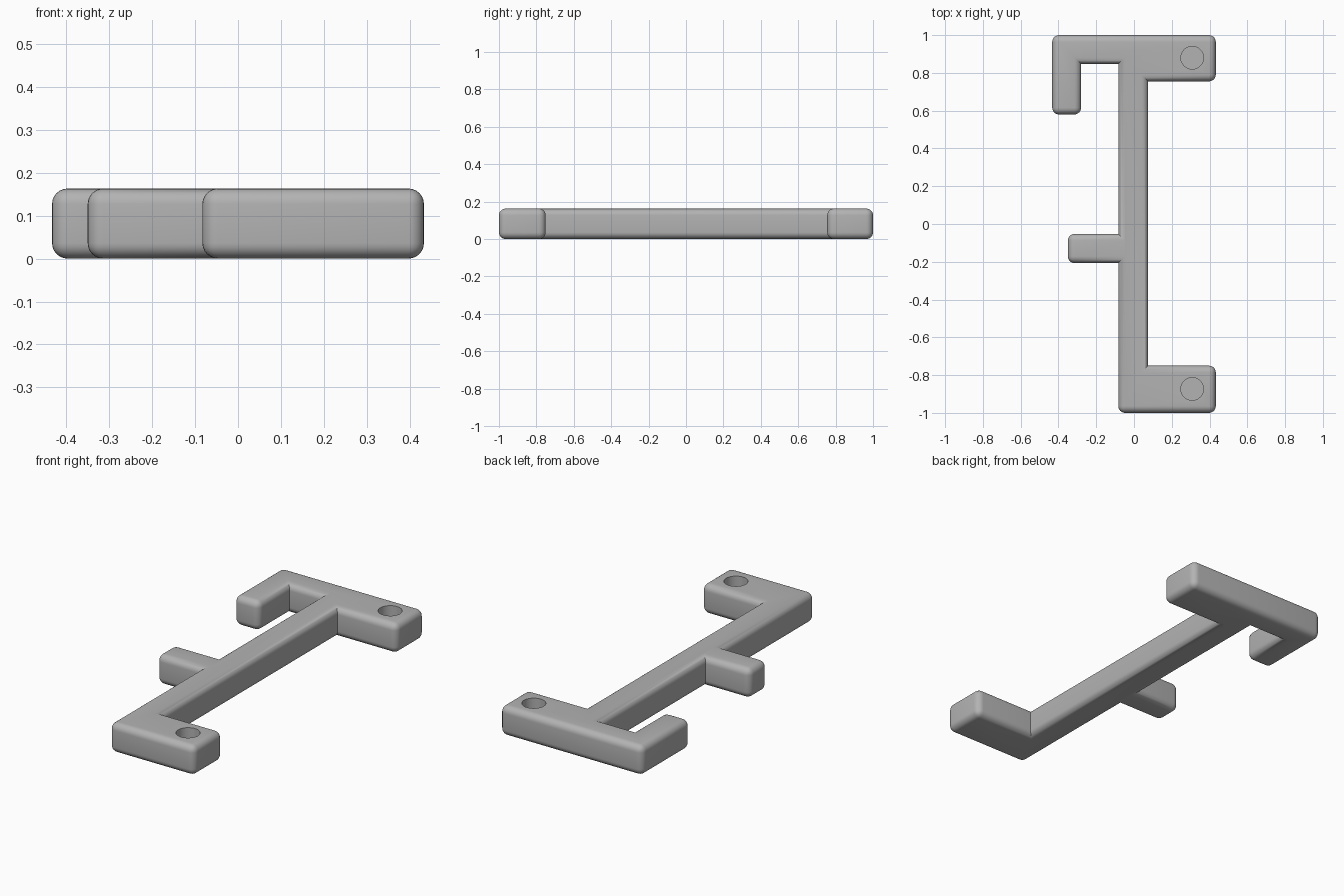
import bpy, bmesh

if "Cube" in bpy.data.objects:
    bpy.data.objects.remove(bpy.data.objects["Cube"])

HEIGHT, RADIUS = 0.163, 0.036

grey = bpy.data.materials.new("grey")
grey.diffuse_color = (0.45, 0.45, 0.45, 1)
grey.use_nodes = True
grey.node_tree.nodes["Principled BSDF"].inputs["Base Color"].default_value = grey.diffuse_color

# Bracket outline, counter-clockwise: foot, spine, head, hook, side stub
outline = [(-0.083, -1), (0.433, -1), (0.433, -0.75), (0.075, -0.75),
           (0.075, 0.755), (0.433, 0.755), (0.433, 1), (-0.433, 1),
           (-0.433, 0.58), (-0.28, 0.58), (-0.28, 0.847), (-0.083, 0.847),
           (-0.083, -0.052), (-0.35, -0.052), (-0.35, -0.207), (-0.083, -0.207)]

bm = bmesh.new()
base = bm.faces.new([bm.verts.new((x, y, 0)) for x, y in outline])
top = bmesh.ops.extrude_face_region(bm, geom=[base])["geom"]
bmesh.ops.translate(bm, vec=(0, 0, HEIGHT),
                    verts=[v for v in top if isinstance(v, bmesh.types.BMVert)])
if not base.is_valid or len(bm.faces) < len(outline) + 2:
    bm.faces.new([v for v in bm.verts if v.co.z == 0])
bmesh.ops.recalc_face_normals(bm, faces=bm.faces)

# Round every outer edge, leaving the inside corners sharp
bmesh.ops.bevel(bm, geom=[e for e in bm.edges if e.is_convex], offset=RADIUS,
                offset_type='OFFSET', segments=6, profile=0.5,
                affect='EDGES', clamp_overlap=True)
mesh = bpy.data.meshes.new("bracket")
bm.to_mesh(mesh)
bm.free()
bracket = bpy.data.objects.new("bracket", mesh)
bpy.context.collection.objects.link(bracket)
mesh.materials.append(grey)

# Blind round holes in the foot and head
for name, y in (("foot_hole_cutter", -0.873), ("head_hole_cutter", 0.88)):
    bpy.ops.mesh.primitive_cylinder_add(vertices=48, radius=0.06, depth=0.24,
                                        location=(0.308, y, 0.16))
    cutter = bpy.context.object
    cutter.name = name
    cutter.data.materials.append(grey)
    cutter.hide_render = True
    cutter.hide_set(True)
    cut = bracket.modifiers.new(name, 'BOOLEAN')
    cut.operation = 'DIFFERENCE'
    cut.solver = 'EXACT'
    cut.object = cutter

# Bake the holes so that smoothing keeps their rims sharp
bpy.context.view_layer.update()
bracket.select_set(True)
bpy.context.view_layer.objects.active = bracket
for cut in list(bracket.modifiers):
    bpy.ops.object.modifier_apply(modifier=cut.name)
for obj in list(bpy.data.objects):
    if obj != bracket:
        bpy.data.objects.remove(obj)
bracket.select_set(True)
bpy.ops.object.shade_smooth_by_angle(angle=0.6)
